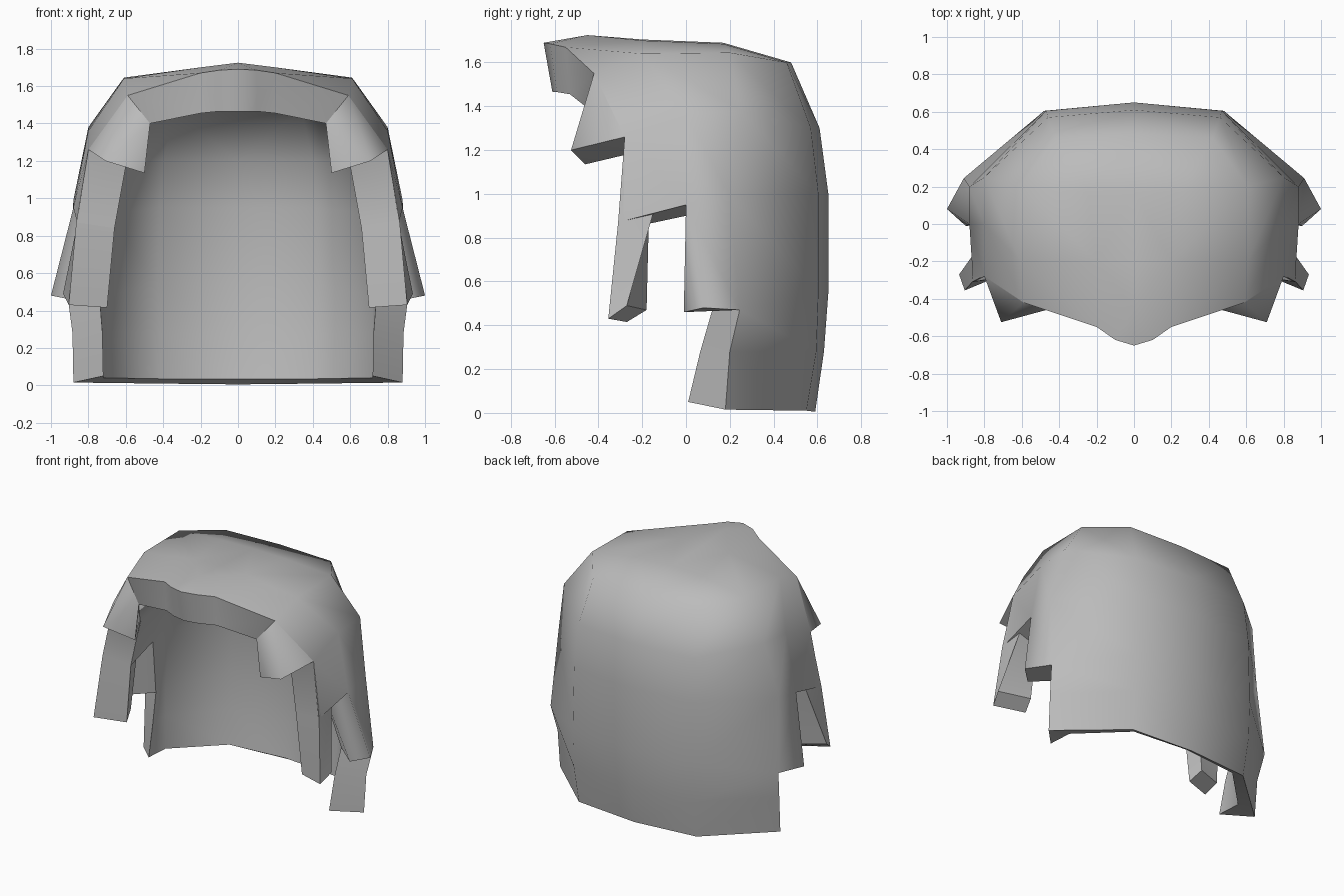
import bpy, bmesh, math

if "Cube" in bpy.data.objects:
    bpy.data.objects.remove(bpy.data.objects["Cube"])

grey = bpy.data.materials.new("hair grey")
grey.diffuse_color = (0.5, 0.5, 0.5, 1)
grey.use_nodes = True
grey.node_tree.nodes["Principled BSDF"].inputs["Base Color"].default_value = grey.diffuse_color


def finish(name, bm, angle=40):
    """Mirror across x, orient the faces and shade."""
    bmesh.ops.mirror(bm, geom=bm.verts[:] + bm.edges[:] + bm.faces[:],
                     axis='X', merge_dist=0.001)
    bmesh.ops.remove_doubles(bm, verts=bm.verts[:], dist=0.001)
    bmesh.ops.recalc_face_normals(bm, faces=bm.faces[:])
    mesh = bpy.data.meshes.new(name)
    bm.to_mesh(mesh)
    bm.free()
    mesh.materials.append(grey)
    ob = bpy.data.objects.new(name, mesh)
    bpy.context.collection.objects.link(ob)
    bpy.ops.object.select_all(action='DESELECT')
    bpy.context.view_layer.objects.active = ob
    ob.select_set(True)
    bpy.ops.object.shade_smooth_by_angle(angle=math.radians(angle))


def make_rows(bm, rows):
    """Skin neighbouring rows of points with quads."""
    grid = [[bm.verts.new(p) for p in row] for row in rows]
    for low, high in zip(grid, grid[1:]):
        for i in range(min(len(low), len(high)) - 1):
            # the side face above the tail is replaced by the flared lock
            if not (len(low) == 4 and len(high) == 5 and i == 2):
                bm.faces.new((low[i], low[i + 1], high[i + 1], high[i]))
    return grid


# Outer shell: rows from the hem up, columns from back centre to the face
outer_rows = [
    [(0, .59, .005), (.47, .55, .01), (.88, .18, .015), (.72, .01, .05)],
    [(0, .63, .28), (.48, .595, .28), (.885, .2, .28), (.725, .065, .28)],
    [(0, .65, .55), (.48, .605, .55), (.91, .245, .47), (.74, .12, .47)],
    [(0, .65, 1.0), (.47, .605, 1.0), (.88, .2, .99), (.88, 0, .95), (.86, -.31, .87)],
    [(0, .61, 1.3), (.46, .57, 1.3), (.8, .25, 1.38), (.8, 0, 1.36), (.8, -.28, 1.26)],
    [(0, .48, 1.6), (.42, .46, 1.6), (.61, .2, 1.645), (.61, -.2, 1.64), (.59, -.42, 1.55)],
]
# Inner shell, in the same order
inner_rows = [
    [(0, .54, .035), (.42, .5, .035), (.72, .2, .04), (.72, .01, .05)],
    [(0, .575, .28), (.42, .53, .28), (.72, .2, .28), (.725, .065, .28)],
    [(0, .59, .55), (.43, .54, .55), (.72, .2, .47), (.74, .12, .47)],
    [(0, .59, .95), (.42, .53, .95), (.69, .2, .92), (.68, 0, .9), (.66, -.28, .84)],
    [(0, .54, 1.2), (.4, .48, 1.2), (.63, .2, 1.2), (.62, 0, 1.2), (.6, -.26, 1.17)],
    [(0, .36, 1.47), (.34, .33, 1.47), (.47, .15, 1.45), (.48, -.1, 1.43), (.47, -.46, 1.4)],
]
bm = bmesh.new()
outer = make_rows(bm, outer_rows)
inner = make_rows(bm, inner_rows)

# Hem between the two shells
for i in range(3):
    bm.faces.new((outer[0][i], inner[0][i], inner[0][i + 1], outer[0][i + 1]))

# Flared side lock over the ear
flare, tip = bm.verts.new((1.0, .08, .48)), bm.verts.new((.9, -.01, .46))
rear, tail = outer[2][2], outer[2][3]
root, root_in = outer[3][3], inner[3][3]
for f in ((rear, flare, root, outer[3][2]), (flare, tip, root),
          (tip, tail, root_in, root), (rear, tail, tip, flare),
          (inner[2][2], inner[2][3], root_in, inner[3][2])):
    bm.faces.new(f)

# Underside and front edge of the side panel
bm.faces.new((root, outer[3][4], inner[3][4], root_in))
for k in (3, 4):
    bm.faces.new((outer[k][4], outer[k + 1][4], inner[k + 1][4], inner[k][4]))

# Crown and fringe, joined to the top row of the shell
c, g = outer[-1], inner[-1]
b0, b1, d0, d1, peak = [bm.verts.new(p) for p in (
    (0, .17, 1.69), (.25, .17, 1.685), (0, -.2, 1.705), (.2, -.2, 1.7), (0, -.45, 1.725))]
brow = [c[4]] + [bm.verts.new(p) for p in (
    (.2, -.55, 1.67), (.1, -.62, 1.685), (0, -.65, 1.69))]
fringe = [g[4]] + [bm.verts.new(p) for p in (
    (.2, -.53, 1.455), (.1, -.59, 1.465), (0, -.61, 1.465))]
for f in ((c[0], c[1], b1, b0), (c[1], c[2], b1), (c[2], c[3], d1, b1),
          (b0, b1, d1, d0), (c[3], c[4], brow[1], d1), (d0, d1, peak),
          (d1, brow[1], peak), (brow[1], brow[2], peak), (brow[2], brow[3], peak)):
    bm.faces.new(f)
for i in range(3):
    bm.faces.new((brow[i], fringe[i], fringe[i + 1], brow[i + 1]))

# Inner ceiling behind the fringe
e0, e1 = bm.verts.new((0, -.1, 1.5)), bm.verts.new((.25, -.1, 1.49))
for f in ((g[0], g[1], e1, e0), (g[1], g[2], g[3], e1), (g[3], g[4], fringe[1], e1),
          (e1, fringe[1], fringe[2]), (e0, e1, fringe[2], fringe[3])):
    bm.faces.new(f)
finish("hair_cap", bm, angle=62)

# Temple flaps beside the fringe
bm = bmesh.new()
for p in ((.8, -.28, 1.26), (.71, -.525, 1.2), (.5, -.46, 1.135), (.6, -.27, 1.18),
          (.59, -.42, 1.55), (.47, -.46, 1.4), (.6, -.3, 1.5)):
    bm.verts.new(p)
bmesh.ops.convex_hull(bm, input=bm.verts[:])
finish("temple_flap", bm, angle=62)

# Long front locks hanging from the temples
lock = [
    [(.8, -.275, 1.26), (.6, -.25, 1.17), (.62, -.12, 1.2), (.78, -.1, 1.26)],
    [(.865, -.31, .87), (.66, -.28, .84), (.69, -.17, .87), (.85, -.15, .91)],
    [(.905, -.355, .43), (.7, -.27, .415), (.73, -.18, .47), (.935, -.27, .49)],
]
bm = bmesh.new()
rings = [[bm.verts.new(p) for p in ring] for ring in lock]
for a, b in zip(rings, rings[1:]):
    for i in range(4):
        j = (i + 1) % 4
        bm.faces.new((a[i], a[j], b[j], b[i]))
bm.faces.new(rings[0])
bm.faces.new(rings[-1])
finish("front_lock", bm, angle=50)
